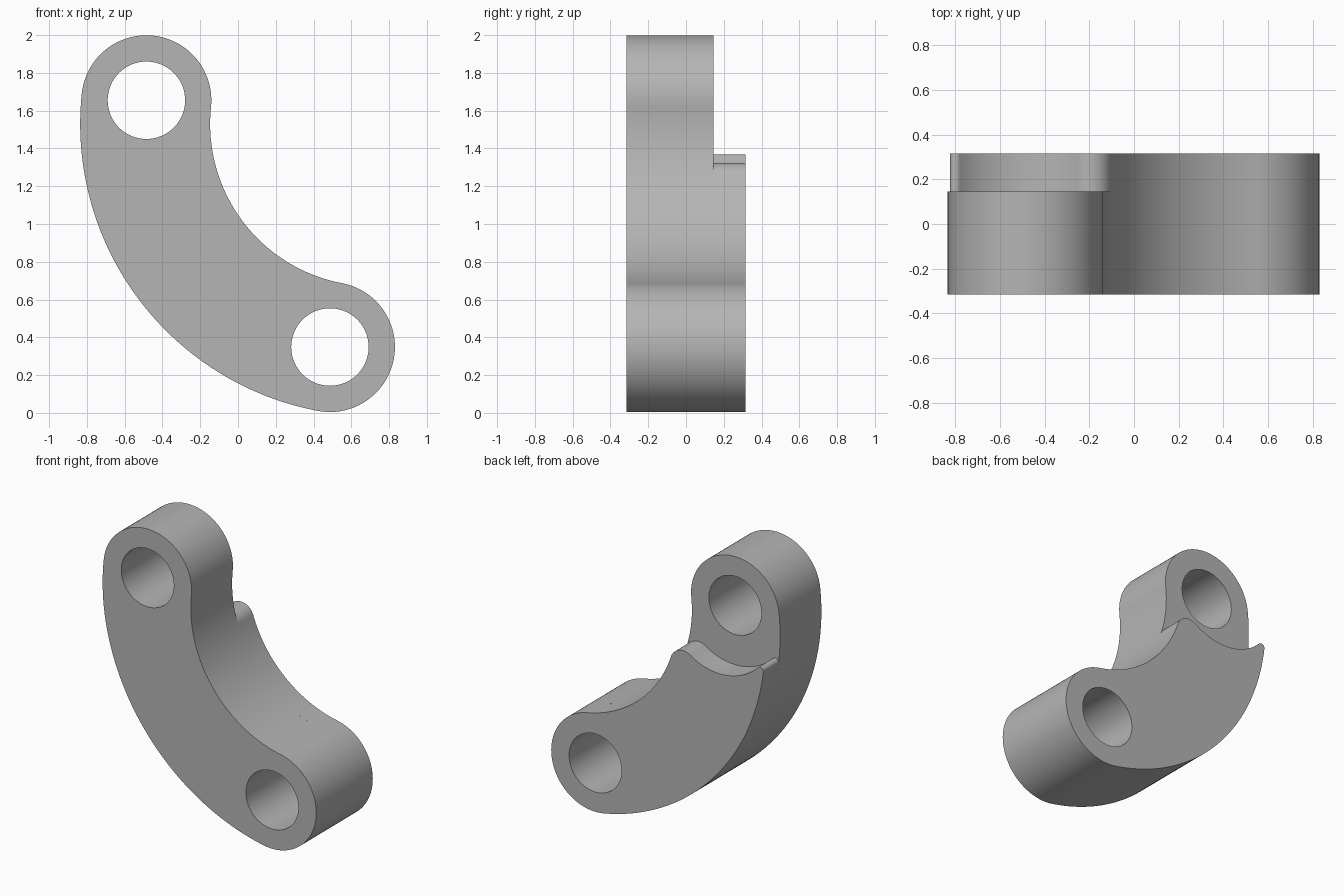
import bpy, bmesh
from math import atan2, cos, sin, pi, sqrt, radians
from mathutils import Vector

cube = bpy.data.objects.get("Cube")
if cube:
    bpy.data.objects.remove(cube)

grey = bpy.data.materials.new("plain_grey")
grey.use_nodes = True
grey.diffuse_color = (0.46, 0.46, 0.46, 1)
grey.node_tree.nodes["Principled BSDF"].inputs["Base Color"].default_value = (0.46, 0.46, 0.46, 1)

FRONT, STEP, BACK = -0.315, 0.145, 0.315
SWEEP, HALF_WIDTH, HOLE = 1.2025, 0.344, 0.205
CLEARANCE, TIP, BUMP = 0.418, 0.025, 0.1


def polar(angle, radius):
    return Vector((cos(angle), sin(angle))) * radius


def heading(a, b):
    d = b - a
    return atan2(d.y, d.x) % (2 * pi)


def arc(centre, radius, start, end, steps):
    """Points along an arc, leaving out the last one."""
    return [centre + polar(start + (end - start) * i / steps, radius) for i in range(steps)]


def lower_meeting(a, ra, b, rb):
    """The lower of the two points where two circles cross."""
    d = b - a
    along = (d.length_squared + ra * ra - rb * rb) / (2 * d.length)
    u = d.normalized()
    foot = a + u * along
    side = Vector((-u.y, u.x)) * sqrt(ra * ra - along * along)
    return min(foot + side, foot - side, key=lambda p: p.y)


def plate(name, loops, y0, y1):
    """Solid between y0 and y1 from an outline and its holes."""
    bm = bmesh.new()
    rims = ([], [])
    for loop in loops:
        near, far = ([bm.verts.new((p.x, y, p.y)) for p in loop] for y in (y0, y1))
        for i in range(len(loop)):
            j = (i + 1) % len(loop)
            bm.faces.new((near[i], near[j], far[j], far[i]))
            rims[0].append(bm.edges.get((near[i], near[j])))
            rims[1].append(bm.edges.get((far[i], far[j])))
    for rim in rims:
        bmesh.ops.triangle_fill(bm, edges=rim, use_beauty=True, normal=(0, 1, 0))
    bmesh.ops.recalc_face_normals(bm, faces=bm.faces[:])
    mesh = bpy.data.meshes.new(name)
    bm.to_mesh(mesh)
    bm.free()
    mesh.materials.append(grey)
    obj = bpy.data.objects.new(name, mesh)
    bpy.context.collection.objects.link(obj)
    bpy.ops.object.select_all(action='DESELECT')
    obj.select_set(True)
    bpy.context.view_layer.objects.active = obj
    bpy.ops.object.shade_smooth_by_angle(angle=radians(30))


# Curved link: an arc about the pivot with a round eye at each end
pivot = Vector((0.711, 1.53))
a_top, a_low = radians(174.03), radians(259.25)
top_eye = pivot + polar(a_top, SWEEP)
low_eye = pivot + polar(a_low, SWEEP)
outer, inner = SWEEP + HALF_WIDTH, SWEEP - HALF_WIDTH
top_hole = arc(top_eye, HOLE, 0, 2 * pi, 64)
low_hole = arc(low_eye, HOLE, 0, 2 * pi, 64)
low_cap = arc(low_eye, HALF_WIDTH, a_low, a_low + pi, 48)

# Full-length front layer
link = (arc(pivot, outer, a_top, a_low, 64) + low_cap
        + arc(pivot, inner, a_low, a_top, 64)
        + arc(top_eye, HALF_WIDTH, a_top + pi, a_top + 2 * pi, 48))
plate("link_body", [link, top_hole, low_hole], FRONT, STEP)

# Back layer, cut away round the top eye with rounded corners
tip = lower_meeting(pivot, outer - TIP, top_eye, CLEARANCE + TIP)
bump = lower_meeting(pivot, inner + BUMP, top_eye, CLEARANCE + BUMP)
back = (arc(pivot, outer, heading(pivot, tip), a_low, 64) + low_cap
        + arc(pivot, inner, a_low, heading(pivot, bump), 64)
        + arc(bump, BUMP, heading(bump, pivot), heading(bump, top_eye), 20)
        + arc(top_eye, CLEARANCE, heading(top_eye, bump), heading(top_eye, tip), 28)
        + arc(tip, TIP, heading(tip, top_eye), heading(pivot, tip), 14))
plate("raised_back", [back, low_hole], STEP, BACK)
